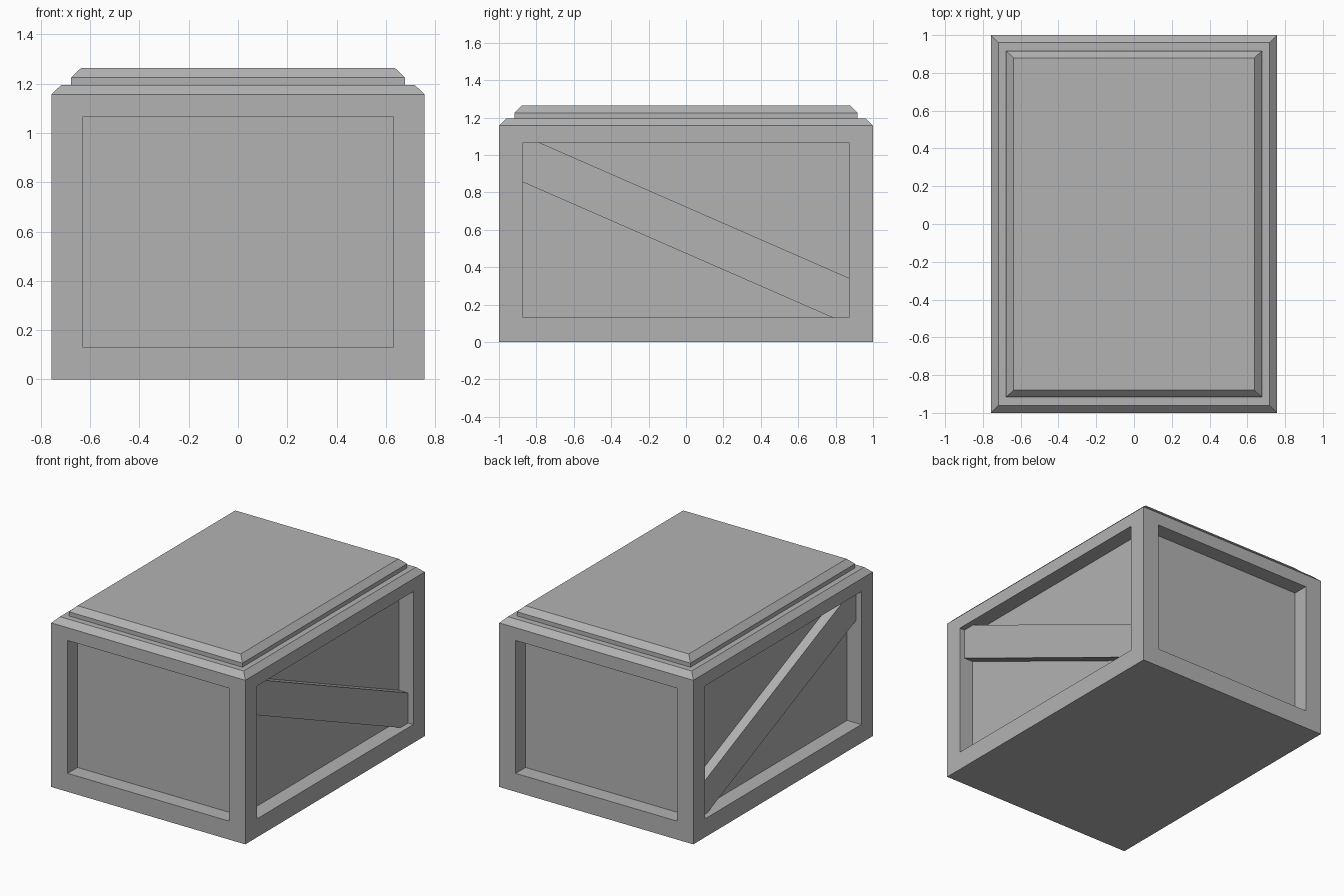
import bpy, bmesh
from mathutils import Vector

if "Cube" in bpy.data.objects:
    bpy.data.objects.remove(bpy.data.objects["Cube"])

HX, HY = 0.757, 1.0          # half width / half length of the crate
FRAME, DEPTH = 0.128, 0.11   # frame board width, panel recess depth
Z_LOW, Z_HIGH = 0.13, 1.067  # panel opening heights

# Mid-grey paint shared by all parts
grey = bpy.data.materials.new("grey_paint")
grey.diffuse_color = (0.45, 0.45, 0.45, 1)
grey.use_nodes = True
grey.node_tree.nodes["Principled BSDF"].inputs["Base Color"].default_value = grey.diffuse_color


def finish(bm, name):
    bmesh.ops.recalc_face_normals(bm, faces=bm.faces)
    mesh = bpy.data.meshes.new(name)
    bm.to_mesh(mesh)
    bm.free()
    mesh.materials.append(grey)
    obj = bpy.data.objects.new(name, mesh)
    bpy.context.collection.objects.link(obj)
    return obj


def stacked_box(levels):
    """Loft rectangles given as (half_x, half_y, z), capped at both ends."""
    bm = bmesh.new()
    rings = [[bm.verts.new((sx * x, sy * y, z))
              for sx, sy in ((-1, -1), (1, -1), (1, 1), (-1, 1))]
             for x, y, z in levels]
    for a, b in zip(rings, rings[1:]):
        for i in range(4):
            j = (i + 1) % 4
            bm.faces.new((a[i], a[j], b[j], b[i]))
    bm.faces.new(rings[0][::-1])
    bm.faces.new(rings[-1])
    bmesh.ops.recalc_face_normals(bm, faces=bm.faces)
    return bm


# Crate body with chamfered top rim and a recessed panel on each side
bm = stacked_box([(HX, HY, 0), (HX, HY, 1.157), (HX - 0.04, HY - 0.04, 1.196)])
bm.normal_update()
sides = [f for f in bm.faces if abs(f.normal.z) < 0.01]
bmesh.ops.inset_individual(bm, faces=sides, thickness=FRAME, depth=0,
                           use_even_offset=True)
for f in sides:
    for v in f.verts:
        v.co.z = Z_HIGH if v.co.z > 0.6 else Z_LOW
panels = bmesh.ops.extrude_discrete_faces(bm, faces=sides)["faces"]
for f in panels:
    f.normal_update()
    n = Vector((round(f.normal.x), round(f.normal.y), 0))
    bmesh.ops.translate(bm, verts=f.verts, vec=-n * DEPTH)
finish(bm, "crate_body")

# Lid slab with chamfered top edge
finish(stacked_box([(0.677, 0.917, 1.196), (0.677, 0.917, 1.225),
                    (0.637, 0.879, 1.264)]), "lid")

# Diagonal brace across each long side, mirrored left to right
y = HY - FRAME
profile = [(-y, Z_HIGH), (-y, 0.855), (0.785, Z_LOW),
           (y, Z_LOW), (y, 0.342), (-0.785, Z_HIGH)]
for name, s in (("right_brace", 1), ("left_brace", -1)):
    bm = bmesh.new()
    face = bm.faces.new([bm.verts.new((s * (HX - DEPTH), py, pz)) for py, pz in profile])
    ext = bmesh.ops.extrude_face_region(bm, geom=[face], use_keep_orig=True)["geom"]
    bmesh.ops.translate(bm, vec=(s * 0.07, 0, 0),
                        verts=[g for g in ext if isinstance(g, bmesh.types.BMVert)])
    finish(bm, name)
